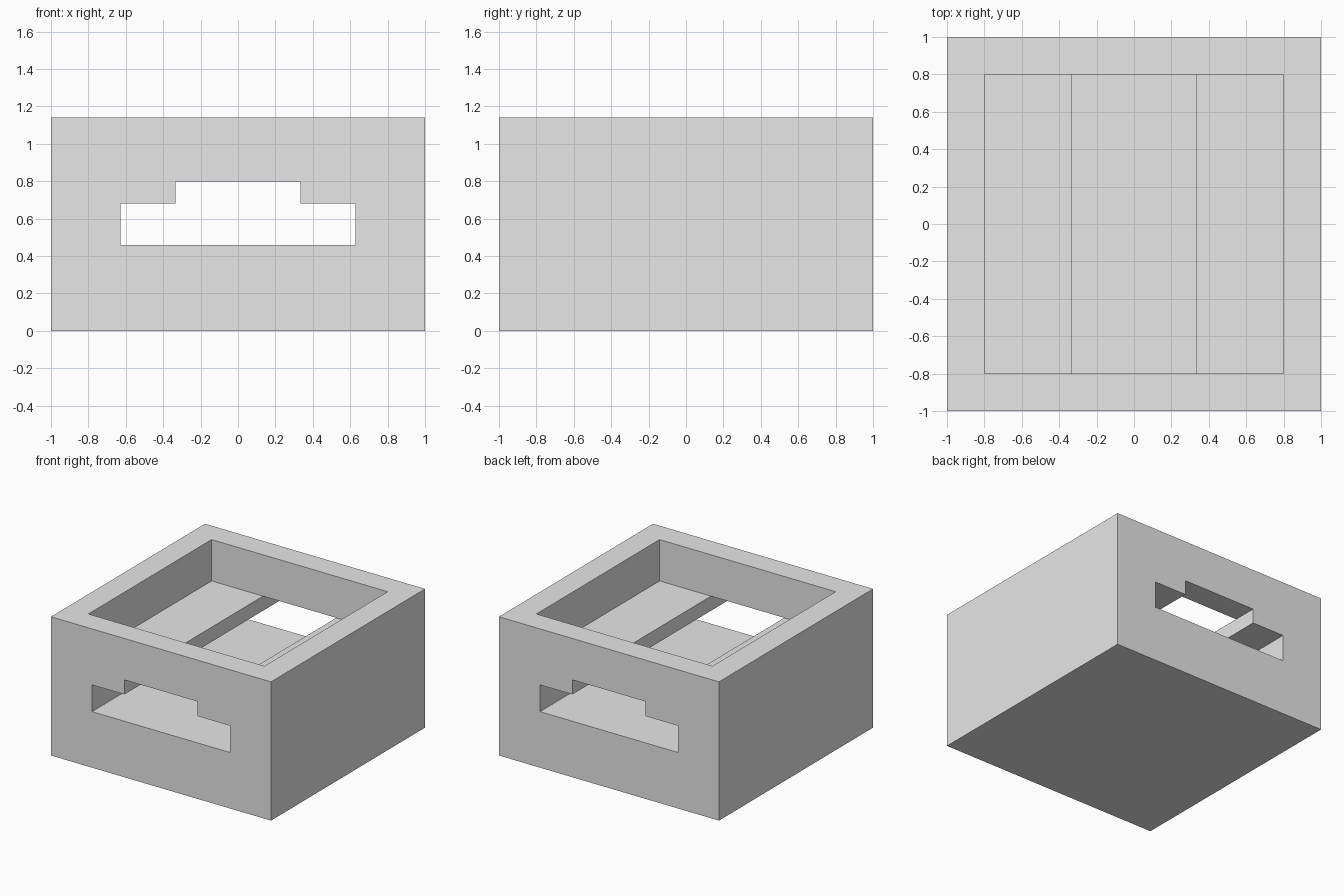
import bpy
import bmesh

cube = bpy.data.objects.get("Cube")
if cube:
    bpy.data.objects.remove(cube, do_unlink=True)

HEIGHT = 1.14
SLOT_FLOOR, SLOT_SHOULDER, SLOT_TOP = 0.46, 0.68, 0.8
SLOT_HALF, NECK_HALF, POCKET_HALF = 0.627, 0.333, 0.8

grey = bpy.data.materials.new("light grey")
grey.use_nodes = True
grey.diffuse_color = (0.8, 0.8, 0.8, 1)
grey.node_tree.nodes["Principled BSDF"].inputs["Base Color"].default_value = (0.8, 0.8, 0.8, 1)


def prism(name, half_profile, half_depth):
    """Mirror a right-hand (x, z) profile and extrude it along y."""
    profile = half_profile + [(-x, z) for x, z in reversed(half_profile)]
    bm = bmesh.new()
    face = bm.faces.new([bm.verts.new((x, -half_depth, z)) for x, z in profile])
    extruded = bmesh.ops.extrude_face_region(bm, geom=[face])["geom"]
    for v in extruded:
        if isinstance(v, bmesh.types.BMVert):
            v.co.y = half_depth
    bmesh.ops.recalc_face_normals(bm, faces=bm.faces)
    mesh = bpy.data.meshes.new(name)
    bm.to_mesh(mesh)
    bm.free()
    mesh.materials.append(grey)
    obj = bpy.data.objects.new(name, mesh)
    bpy.context.collection.objects.link(obj)
    return obj


# Solid block
block = prism("block_body", [(1, 0), (1, HEIGHT)], 1)

# Square pocket in the top
pocket = prism("pocket_cutter", [(POCKET_HALF, SLOT_TOP), (POCKET_HALF, HEIGHT + 0.2)], POCKET_HALF)

# Stepped slot running from front to back, open into the pocket
slot = prism("slot_cutter", [(SLOT_HALF, SLOT_FLOOR), (SLOT_HALF, SLOT_SHOULDER),
                             (NECK_HALF, SLOT_SHOULDER), (NECK_HALF, SLOT_TOP)], 1.2)

# Cut the openings
bpy.context.view_layer.objects.active = block
for cutter in (pocket, slot):
    cutter.hide_render = True
    cut = block.modifiers.new(cutter.name, 'BOOLEAN')
    cut.operation = 'DIFFERENCE'
    cut.solver = 'EXACT'
    cut.object = cutter
    bpy.ops.object.modifier_apply(modifier=cut.name)
    bpy.data.objects.remove(cutter, do_unlink=True)
